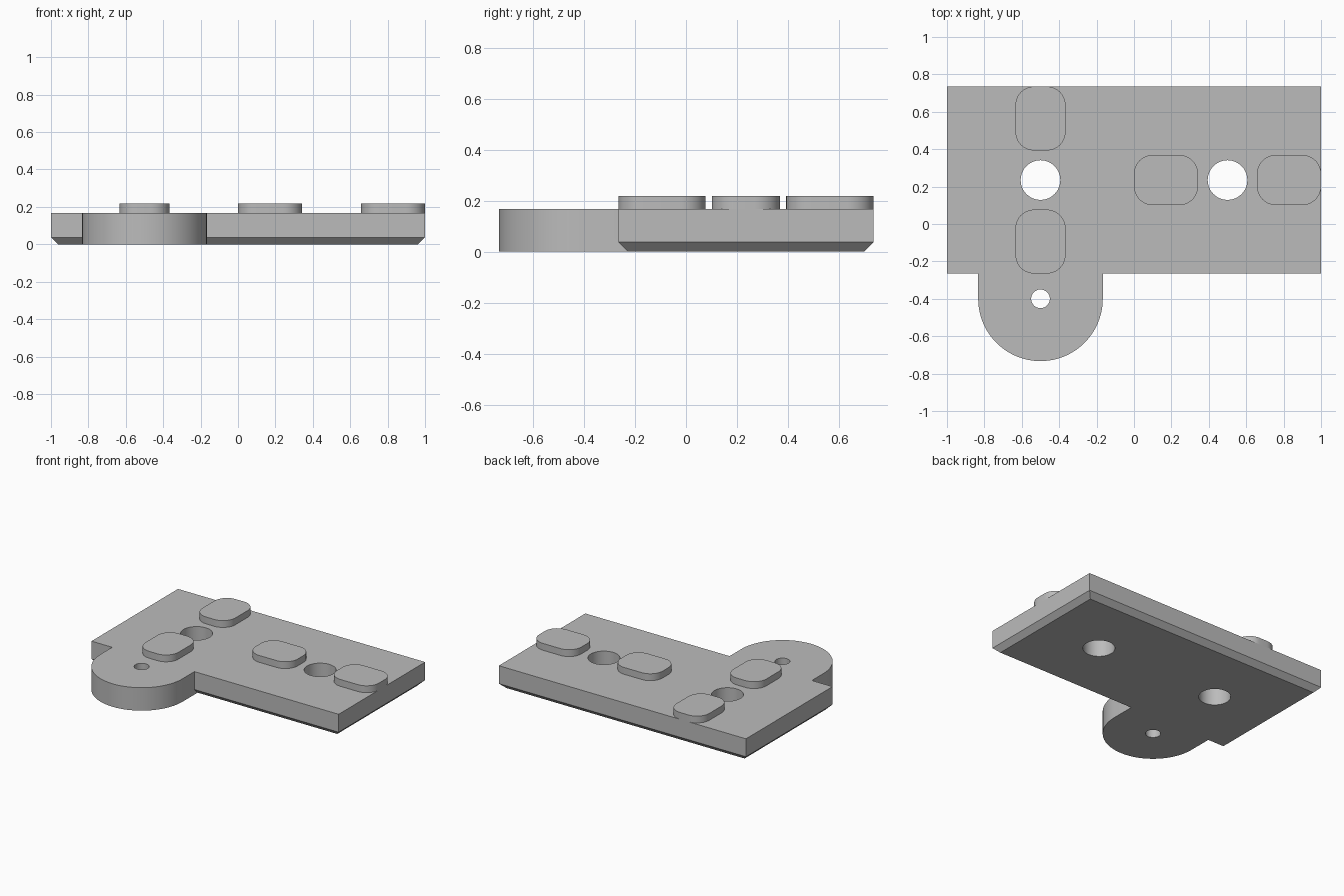
import bpy
import bmesh
from math import cos, sin, pi, radians
from mathutils import Matrix

old = bpy.data.objects.get("Cube")
if old:
    bpy.data.objects.remove(old, do_unlink=True)

TOP = 0.168       # top of the plate
BOSS_TOP = 0.218  # top of the raised pads
MID_Y = 0.235     # row of the large holes
TAB_X, TAB_Y, TAB_R = -0.5, -0.4, 0.333

grey = bpy.data.materials.new("plain_grey")
grey.use_nodes = True
grey.diffuse_color = (0.5, 0.5, 0.5, 1)
grey.node_tree.nodes["Principled BSDF"].inputs["Base Color"].default_value = (0.5, 0.5, 0.5, 1)


def finish(bm, name):
    bmesh.ops.recalc_face_normals(bm, faces=bm.faces)
    mesh = bpy.data.meshes.new(name)
    bm.to_mesh(mesh)
    bm.free()
    mesh.materials.append(grey)
    obj = bpy.data.objects.new(name, mesh)
    bpy.context.collection.objects.link(obj)
    return obj


def prism(name, outline, z0, z1):
    bm = bmesh.new()
    face = bm.faces.new([bm.verts.new((x, y, z0)) for x, y in outline])
    ext = bmesh.ops.extrude_face_region(bm, geom=[face])
    verts = [v for v in ext["geom"] if isinstance(v, bmesh.types.BMVert)]
    bmesh.ops.translate(bm, verts=verts, vec=(0, 0, z1 - z0))
    return finish(bm, name)


def arc(cx, cy, r, start, end, steps):
    return [(cx + r * cos(start + (end - start) * i / steps),
             cy + r * sin(start + (end - start) * i / steps)) for i in range(steps + 1)]


def combine(target, other, operation):
    other.hide_render = True
    mod = target.modifiers.new("combine", 'BOOLEAN')
    mod.operation, mod.solver, mod.object = operation, 'EXACT', other
    select(target)
    bpy.ops.object.modifier_apply(modifier=mod.name)
    bpy.data.objects.remove(other, do_unlink=True)


def select(obj):
    bpy.ops.object.select_all(action='DESELECT')
    obj.select_set(True)
    bpy.context.view_layer.objects.active = obj


def smooth(obj):
    select(obj)
    bpy.ops.object.shade_smooth_by_angle(angle=radians(30))


# Rectangular plate with a chamfered underside
bm = bmesh.new()
bmesh.ops.create_cube(bm, size=1, matrix=Matrix.Translation((0, MID_Y, TOP / 2))
                      @ Matrix.Diagonal((2, 1, TOP, 1)))
low_edges = [e for e in bm.edges if all(v.co.z < 0.01 for v in e.verts)]
bmesh.ops.bevel(bm, geom=low_edges, offset=0.037, segments=1, affect='EDGES')
plate = finish(bm, "base_plate")

# Rounded tab on the front edge
tab_outline = arc(TAB_X, TAB_Y, TAB_R, pi, 2 * pi, 48)
tab_outline += [(TAB_X + TAB_R, -0.2), (TAB_X - TAB_R, -0.2)]
combine(plate, prism("front_tab", tab_outline, 0, TOP), 'UNION')

# Two large holes and the small tab hole
for x, y, r in ((-0.5, MID_Y, 0.106), (0.5, MID_Y, 0.106), (TAB_X, TAB_Y, 0.05)):
    cutter = prism("hole_cutter", arc(x, y, r, 0, 2 * pi, 48)[:-1], -0.1, 0.3)
    combine(plate, cutter, 'DIFFERENCE')
smooth(plate)


# Raised rounded pads on either side of each large hole
def pad(name, x, y, width, depth, r=0.1):
    w, d = width / 2 - r, depth / 2 - r
    outline = []
    for i, (sx, sy) in enumerate(((1, 1), (-1, 1), (-1, -1), (1, -1))):
        outline += arc(x + sx * w, y + sy * d, r, i * pi / 2, (i + 1) * pi / 2, 12)
    smooth(prism(name, outline, TOP, BOSS_TOP))


LONG, SHORT, GAP = 0.342, 0.268, 0.329
for side, word in ((-1, "front"), (1, "back")):
    pad(word + "_pad", -0.5, MID_Y + side * GAP, SHORT, LONG)
for side, word in ((-1, "inner"), (1, "outer")):
    pad(word + "_pad", 0.5 + side * GAP, MID_Y, LONG, SHORT)
